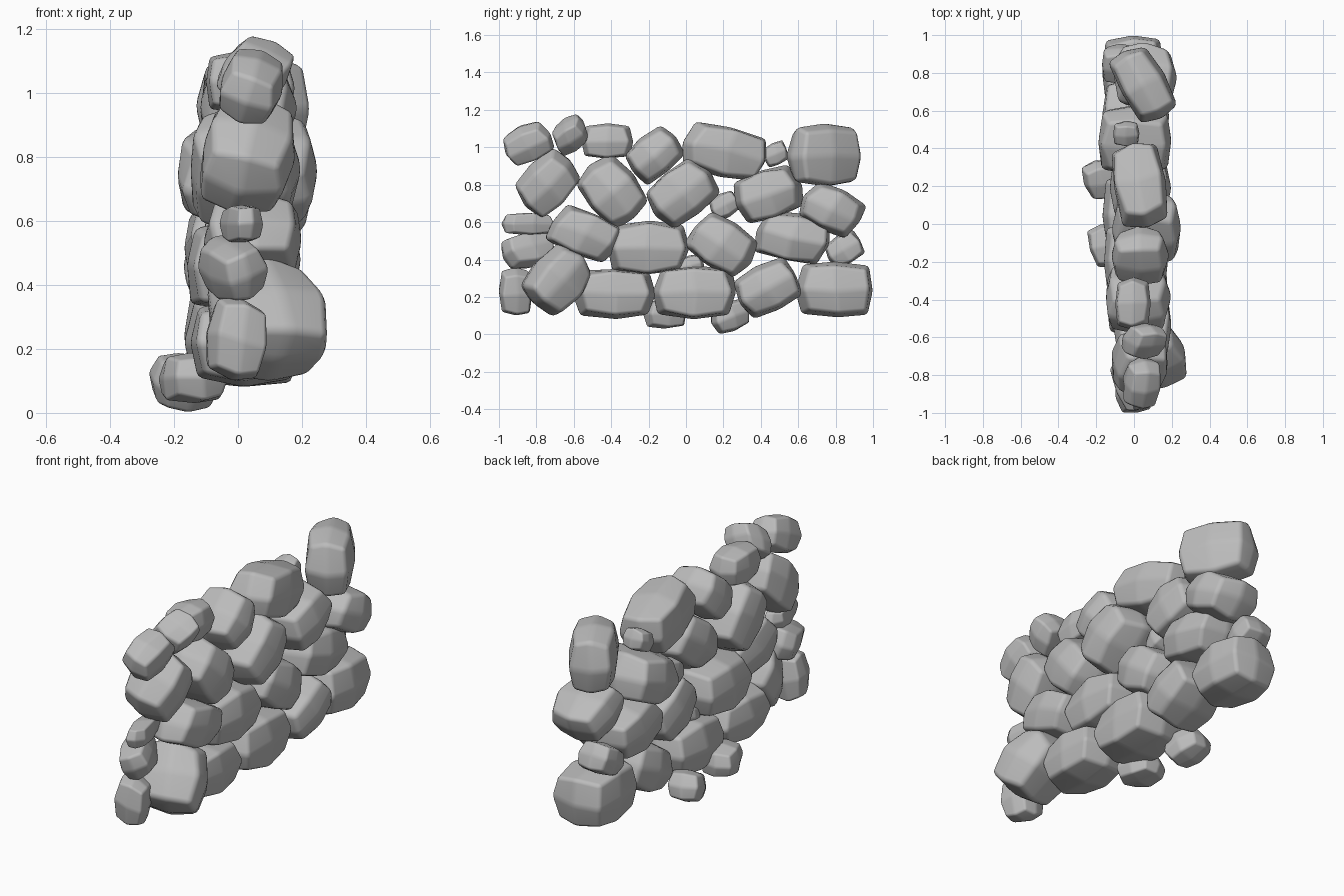
import bpy
import bmesh
import random
from math import radians
from mathutils import Matrix, Vector

default_cube = bpy.data.objects.get("Cube")
if default_cube:
    bpy.data.objects.remove(default_cube, do_unlink=True)

random.seed(11)

# One plain stone colour
stone_grey = bpy.data.materials.new("stone grey")
stone_grey.use_nodes = True
grey = (0.5, 0.5, 0.5, 1)
stone_grey.diffuse_color = grey
shader = next(n for n in stone_grey.node_tree.nodes if n.type == "BSDF_PRINCIPLED")
shader.inputs["Base Color"].default_value = grey
shader.inputs["Roughness"].default_value = 0.8


def fit_to_box(bm, low, high):
    """Place a stone's points so that they fill its box exactly."""
    for axis in range(3):
        values = [v.co[axis] for v in bm.verts]
        start, span = min(values), max(values) - min(values)
        for v in bm.verts:
            share = (v.co[axis] - start) / span
            v.co[axis] = low[axis] + share * (high[axis] - low[axis])


def make_stone(name, x_range, y_range, z_range, tilt=0, yaw=0, lean=0, length=1.3):
    """A rough block with knocked-off corners, turned and set in its place."""
    low, high = (Vector(pair) for pair in zip(x_range, y_range, z_range))
    size = high - low
    centre = (low + high) / 2
    bm = bmesh.new()
    bmesh.ops.create_cube(bm, size=2)
    bmesh.ops.subdivide_edges(bm, edges=bm.edges[:], cuts=1, use_grid_fill=True)

    # Pull edges and corners inwards, then roughen each point
    for v in bm.verts:
        outer_sides = sum(abs(c) > 0.5 for c in v.co)
        v.co *= {1: 1.0, 2: 0.86, 3: 0.72}[outer_sides]
        v.co += Vector([random.uniform(-0.06, 0.06) for _ in range(3)])

    # Turn the long block, then set it between its neighbours
    turn = (Matrix.Rotation(radians(yaw), 3, "Z")
            @ Matrix.Rotation(radians(lean), 3, "Y")
            @ Matrix.Rotation(radians(tilt), 3, "X")
            @ Matrix.Diagonal((1, length, 1)))
    bmesh.ops.transform(bm, matrix=turn, verts=bm.verts[:])
    fit_to_box(bm, low - centre, high - centre)
    bmesh.ops.recalc_face_normals(bm, faces=bm.faces[:])

    mesh = bpy.data.meshes.new(name)
    bm.to_mesh(mesh)
    bm.free()
    mesh.materials.append(stone_grey)
    mesh.polygons.foreach_set("use_smooth", [True] * len(mesh.polygons))
    stone = bpy.data.objects.new(name, mesh)
    stone.location = centre
    bpy.context.collection.objects.link(stone)

    # Worn edges between flat facets
    worn = stone.modifiers.new("worn edges", "BEVEL")
    worn.width = 0.06 * min(size)
    worn.segments = 2
    worn.limit_method = "NONE"
    flat = stone.modifiers.new("flat facets", "WEIGHTED_NORMAL")
    flat.keep_sharp = True


def lay_course(course, stones):
    for number, spec in enumerate(stones, start=1):
        make_stone(f"{course}_stone_{number}", *spec)


# Each stone: depth, length and height ranges,
# then tilt, yaw and lean in degrees and the block's length
lay_course("footing", [
    ((-.25, -.03), (-.23, 0), (.03, .19), 0, 15),
    ((-.28, -.06), (.13, .34), (0, .19), 20, 15),
])

lay_course("bottom_course", [
    ((-.1, .09), (-1, -.82), (.1, .36), 0, 10, 10),
    ((-.1, .28), (-.89, -.5), (.09, .5), 48, 18),
    ((-.15, .18), (-.61, -.16), (.08, .35)),
    ((-.17, .18), (-.18, .27), (.08, .37)),
    ((-.16, .2), (.25, .63), (.08, .42), 28),
    ((-.17, .16), (.58, 1), (.09, .39)),
])

lay_course("middle_course", [
    ((-.06, .08), (-.99, -.7), (.53, .65), 0, 25, 0, 1.7),
    ((-.13, .1), (-.99, -.7), (.35, .56), 12, 25, -20, 1.6),
    ((-.11, .2), (-.76, -.34), (.38, .7), -28),
    ((-.16, .18), (-.42, .02), (.32, .61)),
    ((-.13, .2), (-.02, .39), (.3, .66), -35),
    ((-.17, .19), (.36, .77), (.37, .66), -14),
    ((-.17, .03), (.74, .96), (.35, .56), 30),
])

lay_course("upper_course", [
    ((-.12, .18), (-.92, -.56), (.62, 1), 42, 0, 12),
    ((-.15, .2), (-.59, -.2), (.55, .97), -50),
    ((-.12, .25), (-.22, .19), (.56, .96), 40),
    ((-.19, .2), (.25, .63), (.59, .91), 18),
    ((-.11, .23), (.6, .97), (.51, .82), -28),
])

lay_course("top_course", [
    ((-.06, .14), (-.98, -.7), (.9, 1.14), 28, 0, 18),
    ((-.07, .18), (-.72, -.52), (.95, 1.18), 30, 0, 30),
    ((-.1, .09), (-.56, -.28), (.94, 1.13)),
    ((-.12, .19), (-.33, 0), (.79, 1.12), 40),
    ((-.12, .18), (-.02, .43), (.82, 1.14), -14, 10, 0, 1.5),
    ((-.11, .03), (.41, .55), (.89, 1.04), 20),
    ((-.14, .23), (.53, .94), (.79, 1.13), 0, 28, 0, 1.7),
])

# Small stones wedged into the gaps
lay_course("filler", [
    ((-.1, .06), (.12, .29), (.61, .77), 25),
    ((-.08, .08), (-.04, .1), (.31, .43), 15),
])
